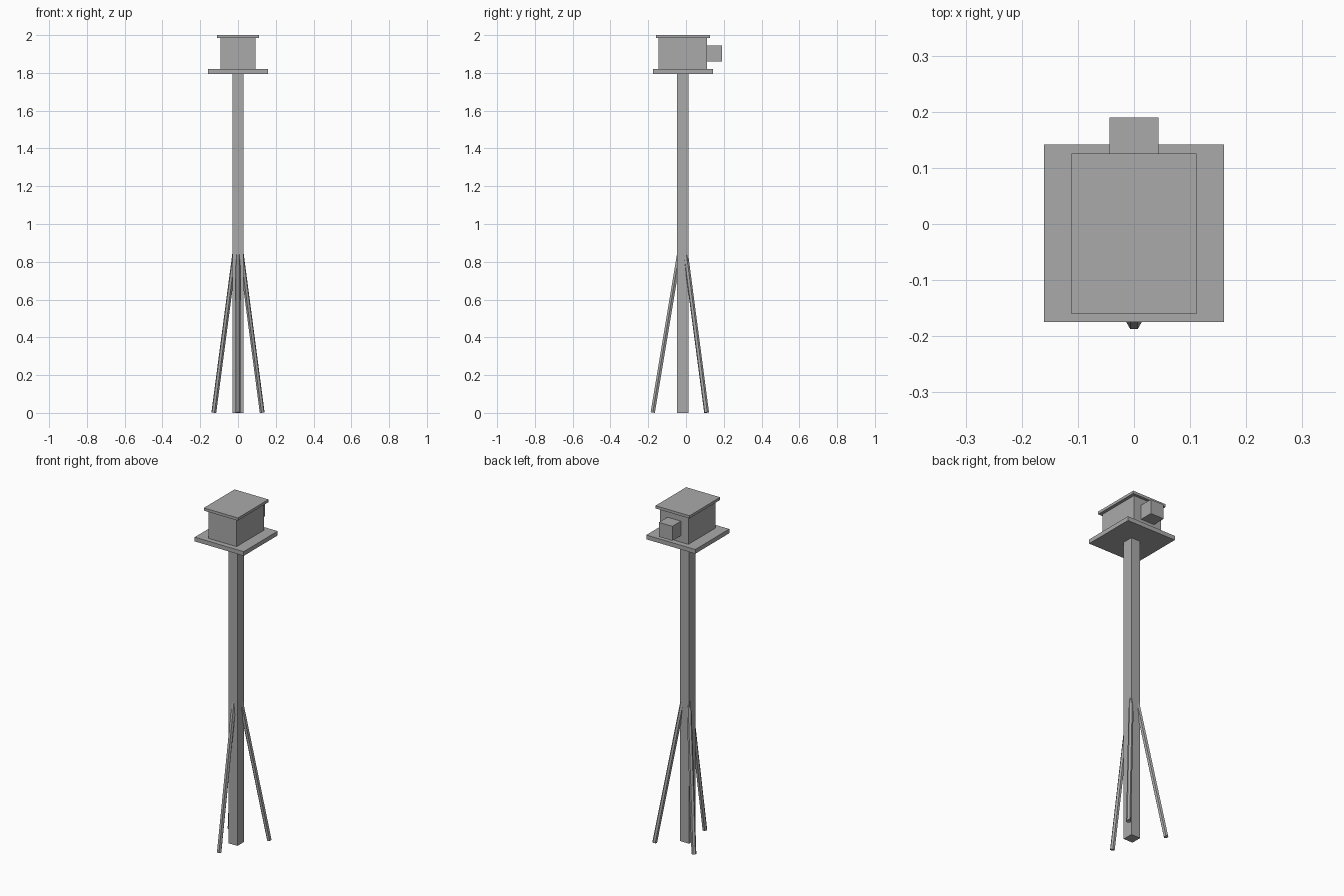
import bpy
from mathutils import Vector

cube = bpy.data.objects.get("Cube")
if cube:
    bpy.data.objects.remove(cube, do_unlink=True)

grey = bpy.data.materials.new("plain grey")
grey.use_nodes = True
colour = (0.40, 0.40, 0.40, 1)
grey.diffuse_color = colour
grey.node_tree.nodes["Principled BSDF"].inputs["Base Color"].default_value = colour


def finish(name):
    obj = bpy.context.object
    obj.name = name
    obj.data.materials.append(grey)
    return obj


def box(name, half_width, y, z):
    """Box centred on x, spanning the given y and z ranges."""
    bpy.ops.mesh.primitive_cube_add(size=1, location=(0, sum(y) / 2, sum(z) / 2))
    obj = finish(name)
    obj.scale = (2 * half_width, y[1] - y[0], z[1] - z[0])
    bpy.ops.object.transform_apply(location=False, rotation=False, scale=True)


def strut(name, foot, head, radius=0.0132):
    """Six-sided rod from foot to head, a corner turned to each side."""
    foot, head = Vector(foot), Vector(head)
    axis = head - foot
    bpy.ops.mesh.primitive_cylinder_add(vertices=6, radius=radius, depth=axis.length,
                                        location=(foot + head) / 2)
    obj = finish(name)
    # Tilt the rod, with its hexagon corners along the sideways direction
    side = Vector((-axis.y, axis.x, 0)).normalized()
    frame = Vector((0, 0, 1)).rotation_difference(axis)
    turn = (frame.inverted() @ side)
    spin = Vector((0, 1, 0)).rotation_difference(turn)
    obj.rotation_mode = 'QUATERNION'
    obj.rotation_quaternion = frame @ spin


# Post, deck and cabin
box("post", 0.03, (-0.048, 0.014), (0, 1.80))
box("deck", 0.16, (-0.175, 0.142), (1.795, 1.82))
box("cabin", 0.0925, (-0.145, 0.110), (1.82, 1.986))
box("roof", 0.111, (-0.16, 0.126), (1.984, 2.0))
box("rear_box", 0.044, (0.105, 0.19), (1.859, 1.944))

# Tripod of braces running into the post
strut("front_brace", (0, -0.176, 0.002), (0, -0.028, 0.89))
for label, s in (("left", 1), ("right", -1)):
    strut(label + "_rear_brace", (s * 0.128, 0.109, 0.002), (s * 0.011, -0.008, 0.89))
